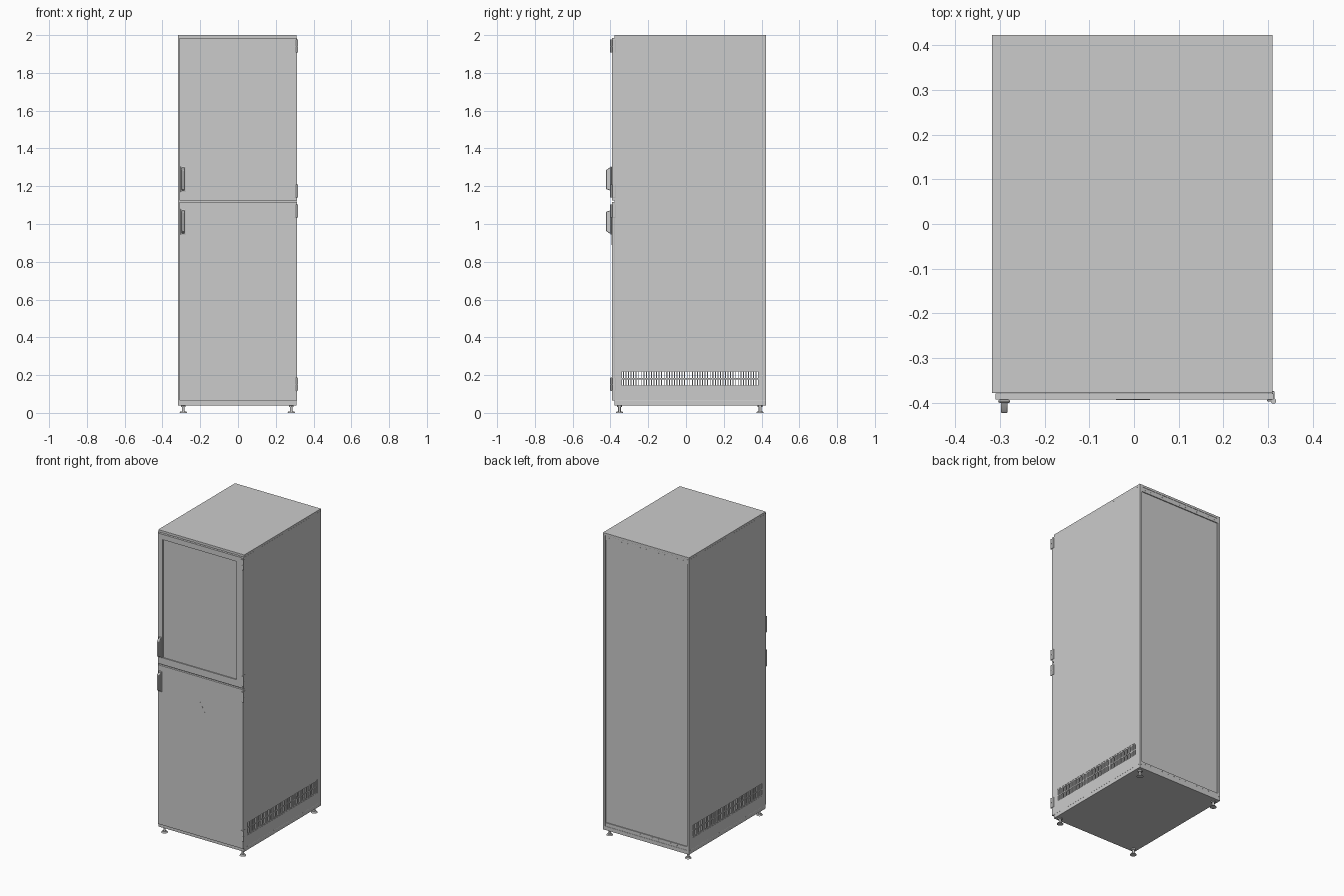
import bpy, bmesh, math
from mathutils import Matrix, Vector

if "Cube" in bpy.data.objects:
    bpy.data.objects.remove(bpy.data.objects["Cube"])

X0, X1, Y0, Y1 = -0.318, 0.310, -0.378, 0.423   # cabinet body
ZB, ZT = 0.04, 2.0
T = 0.008                                        # sheet thickness


def finish(name, bm, bevel=0.0, smooth=False):
    bmesh.ops.recalc_face_normals(bm, faces=bm.faces)
    me = bpy.data.meshes.new(name)
    bm.to_mesh(me)
    bm.free()
    ob = bpy.data.objects.new(name, me)
    bpy.context.collection.objects.link(ob)
    if bevel:
        m = ob.modifiers.new("bevel", "BEVEL")
        m.width, m.segments, m.limit_method = bevel, 2, "ANGLE"
    if smooth:
        bpy.ops.object.select_all(action="DESELECT")
        ob.select_set(True)
        bpy.context.view_layer.objects.active = ob
        bpy.ops.object.shade_smooth_by_angle(angle=math.radians(35))
    return ob


def boxes(name, items, bevel=0.0):
    """items: (x0, x1, y0, y1, z0, z1)"""
    bm = bmesh.new()
    for x0, x1, y0, y1, z0, z1 in items:
        mat = Matrix.Translation(((x0 + x1) / 2, (y0 + y1) / 2, (z0 + z1) / 2)) \
            @ Matrix.Diagonal((x1 - x0, y1 - y0, z1 - z0, 1))
        bmesh.ops.create_cube(bm, size=1, matrix=mat)
    return finish(name, bm, bevel)


def cylinder(bm, r, h, centre, axis="Z", seg=16):
    rot = Matrix.Rotation(math.pi / 2, 4, "X") if axis == "Y" else Matrix()
    bmesh.ops.create_cone(bm, cap_ends=True, segments=seg, radius1=r, radius2=r,
                          depth=h, matrix=Matrix.Translation(centre) @ rot)


def prism(name, pts, vec, bevel=0.0):
    bm = bmesh.new()
    f = bm.faces.new([bm.verts.new(p) for p in pts])
    ext = bmesh.ops.extrude_face_region(bm, geom=[f])
    bmesh.ops.translate(bm, vec=Vector(vec),
                        verts=[v for v in ext["geom"] if isinstance(v, bmesh.types.BMVert)])
    return finish(name, bm, bevel, smooth=bevel > 0)


# roof and base trays
boxes("roof", [(X0, X1, Y0, Y1, 1.985, ZT)], 0.001)
boxes("base", [(X0, X1, Y0, Y1, ZB, 0.065)], 0.001)

# side walls with a vent opening each
VY0, VY1, VZ0, VZ1 = -0.345, 0.385, 0.138, 0.226
for side, a, b in (("left", X0, X0 + T), ("right", X1 - T, X1)):
    boxes(side + "_wall", [
        (a, b, Y0, Y1, VZ1, 1.985), (a, b, Y0, Y1, 0.065, VZ0),
        (a, b, Y0, VY0, VZ0, VZ1), (a, b, VY1, Y1, VZ0, VZ1)])
    # grille: three groups of narrow slots in two rows
    ga, gb = a + 0.0015, b - 0.0015
    bars = [(ga, gb, VY0, VY1, z - 0.004, z + 0.004) for z in (VZ0 + 0.004, 0.182, VZ1 - 0.004)]
    n, group = 54, 18
    step = (VY1 - VY0) / n
    for i in range(n + 1):
        y = VY0 + i * step
        w = 0.005 if i % group == 0 else 0.0024
        bars.append((ga, gb, max(y - w, VY0), min(y + w, VY1), VZ0, VZ1))
    boxes(side + "_vent_grille", bars)

# rear frame, recessed rear panel
boxes("rear_frame", [
    (X0 + T, X0 + 0.016, Y1 - 0.02, Y1, 0.065, 1.985),
    (X1 - 0.016, X1 - T, Y1 - 0.02, Y1, 0.065, 1.985),
    (X0 + 0.016, X1 - 0.016, Y1 - 0.02, Y1 - 0.002, 0.065, 0.088),
    (X0 + 0.016, X1 - 0.016, Y1 - 0.02, Y1 - 0.002, 1.955, 1.985)])
boxes("rear_panel", [(X0 + 0.016, X1 - 0.016, Y1 - 0.018, Y1 - 0.008, 0.088, 1.955)])

# rivet rows on the rear edge strips
bm = bmesh.new()
for z in (0.077, 1.97):
    for i in range(13):
        cylinder(bm, 0.003, 0.002, (-0.274 + 0.045 * i, Y1 - 0.0015, z), "Y", 8)
finish("rear_rivets", bm)

# front frame behind the doors
FY = Y0 + 0.02
boxes("front_frame", [
    (X0 + T, X0 + 0.04, Y0, FY, 0.065, 1.985), (X1 - 0.04, X1 - T, Y0, FY, 0.065, 1.985),
    (X0 + 0.04, X1 - 0.04, Y0, FY, 1.09, 1.15), (X0 + 0.04, X1 - 0.04, Y0, FY, 0.065, 0.09),
    (X0 + 0.04, X1 - 0.04, Y0, FY, 1.95, 1.985)])

# doors
DX0, DX1, DY = -0.310, 0.312, Y0 - 0.015
DB = Y0 - 0.001
WX0, WX1, WZ0, WZ1 = -0.275, 0.265, 1.17, 1.95
boxes("upper_door_frame", [
    (DX0, WX0, DY, DB, 1.125, 1.985), (WX1, DX1, DY, DB, 1.125, 1.985),
    (WX0, WX1, DY, DB, 1.125, WZ0), (WX0, WX1, DY, DB, WZ1, 1.985)])
boxes("upper_door_window", [(WX0, WX1, DY + 0.007, DB, WZ0, WZ1)])
boxes("lower_door", [(DX0, DX1, DY, DB, 0.065, 1.116)], 0.001)

# warning triangle plate
prism("warning_plate", [(-0.04, DY, 0.888), (0.036, DY, 0.888), (-0.002, DY, 0.953)],
      (0, -0.0008, 0))

# door handles, mirrored about the gap between the doors
for label, zc, s in (("upper", 1.237, 1), ("lower", 1.012, -1)):
    boxes(label + "_handle_plate",
          [(-0.304, -0.277, DY - 0.007, DY, zc - 0.068, zc + 0.068)], 0.004)
    prof = [(DY - 0.006, -0.06), (-0.423, -0.053), (-0.423, 0.048),
            (-0.415, 0.055), (DY - 0.006, 0.064)]
    prism(label + "_handle_grip", [(-0.298, y, zc + s * z) for y, z in prof],
          (0.015, 0, 0), 0.003)

# hinges: pin barrel in two knuckles, with a leaf on the door and one on the body
for i, z in enumerate((1.942, 1.175, 1.069, 0.152)):
    bm = bmesh.new()
    for dz in (-0.0175, 0.0175):
        cylinder(bm, 0.006, 0.033, (0.3122, DY - 0.003, z + dz))
    cylinder(bm, 0.004, 0.07, (0.3122, DY - 0.003, z))
    finish(f"hinge_barrel_{i + 1}", bm, smooth=True)
    boxes(f"hinge_leaf_{i + 1}", [
        (0.298, 0.312, DY - 0.004, DY, z - 0.034, z + 0.034),
        (0.309, 0.314, DY, Y0 + 0.004, z - 0.034, z + 0.034)], 0.001)

# levelling feet
for fx, sx in ((-0.290, "left"), (0.282, "right")):
    for fy, sy in ((-0.352, "front"), (0.392, "rear")):
        bm = bmesh.new()
        bmesh.ops.create_cone(bm, cap_ends=True, segments=24, radius1=0.02, radius2=0.015,
                              depth=0.008, matrix=Matrix.Translation((fx, fy, 0.004)))
        cylinder(bm, 0.007, 0.034, (fx, fy, 0.024))
        cylinder(bm, 0.014, 0.008, (fx, fy, 0.0355), seg=6)
        finish(f"{sy}_{sx}_foot", bm, smooth=True)
